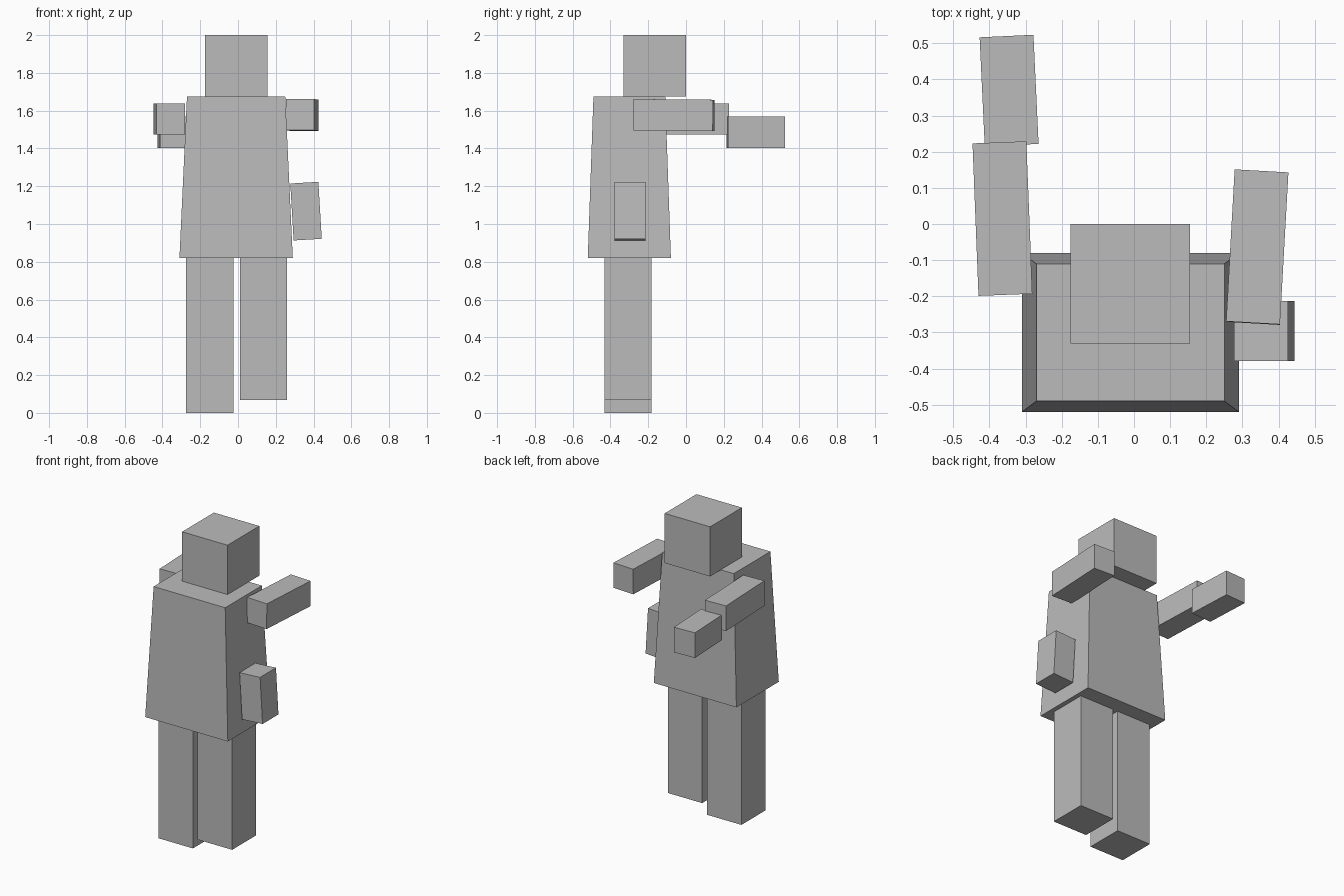
import bpy
import bmesh
from math import radians

if "Cube" in bpy.data.objects:
    bpy.data.objects.remove(bpy.data.objects["Cube"])

grey = bpy.data.materials.new("plain grey")
grey.diffuse_color = (0.5, 0.5, 0.5, 1)
grey.use_nodes = True
grey.node_tree.nodes["Principled BSDF"].inputs["Base Color"].default_value = grey.diffuse_color


def box(name, center, size, rot=(0, 0, 0), top_scale=(1, 1)):
    """Flat-faced box; top_scale tapers the upper face."""
    bm = bmesh.new()
    bmesh.ops.create_cube(bm, size=1)
    for v in bm.verts:
        sx, sy = top_scale if v.co.z > 0 else (1, 1)
        v.co.x *= size[0] * sx
        v.co.y *= size[1] * sy
        v.co.z *= size[2]
    mesh = bpy.data.meshes.new(name)
    bm.to_mesh(mesh)
    bm.free()
    mesh.materials.append(grey)
    obj = bpy.data.objects.new(name, mesh)
    obj.location = center
    obj.rotation_euler = [radians(a) for a in rot]
    bpy.context.collection.objects.link(obj)
    return obj


# head and tapered torso
box("head", (-0.01, -0.165, 1.837), (0.33, 0.33, 0.326))
box("torso", (-0.01, -0.30, 1.248), (0.60, 0.44, 0.856),
    top_scale=(0.52 / 0.60, 0.38 / 0.44))

# legs, one raised slightly
for name, x, foot in (("left_leg", -0.15, 0.0), ("right_leg", 0.135, 0.067)):
    box(name, (x, -0.307, (foot + 0.822) / 2), (0.25, 0.25, 0.822 - foot))

# arms: separate upper and lower blocks, slightly turned
box("left_upper_arm", (-0.364, 0.015, 1.556), (0.149, 0.422, 0.165), (0, 0, 2.25))
box("left_forearm", (-0.3455, 0.369, 1.486), (0.149, 0.302, 0.165), (0, 0, 2.7))
box("right_upper_arm", (0.341, -0.064, 1.577), (0.149, 0.421, 0.165), (-0.5, 0, -3.2))
box("right_forearm", (0.36, -0.296, 1.068), (0.149, 0.165, 0.302), (0, -3.4, 0))
